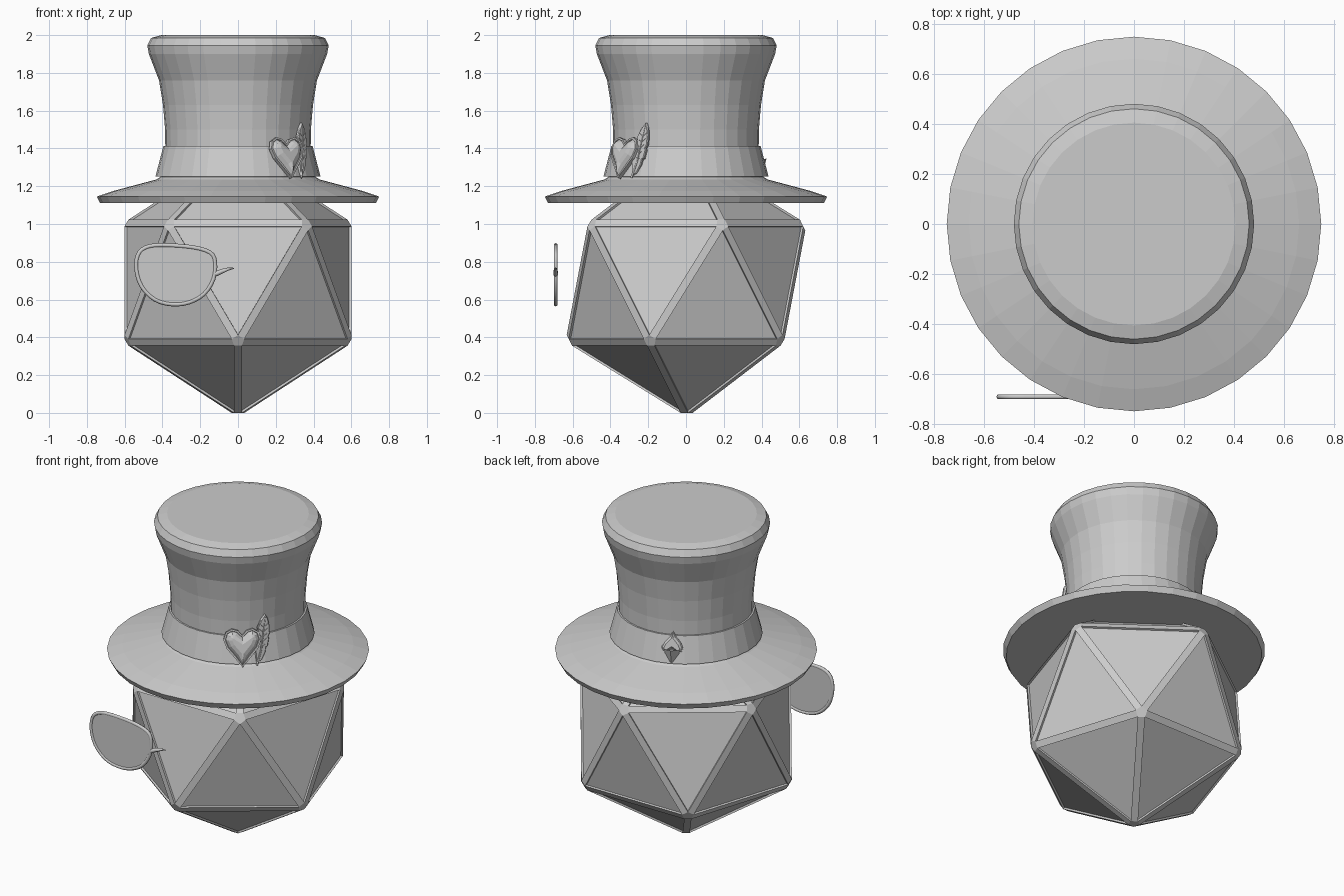
import bpy, bmesh, math
from mathutils import Matrix, Vector

cube = bpy.data.objects.get("Cube")
if cube:
    bpy.data.objects.remove(cube, do_unlink=True)

grey = bpy.data.materials.new("plain grey")
grey.use_nodes = True
grey.diffuse_color = (0.6, 0.6, 0.6, 1)
grey.node_tree.nodes["Principled BSDF"].inputs["Base Color"].default_value = (0.6, 0.6, 0.6, 1)


def add_object(name, bm, matrix=None):
    if matrix:
        bm.transform(matrix)
    bmesh.ops.recalc_face_normals(bm, faces=bm.faces)
    mesh = bpy.data.meshes.new(name)
    bm.to_mesh(mesh)
    bm.free()
    obj = bpy.data.objects.new(name, mesh)
    mesh.materials.append(grey)
    bpy.context.collection.objects.link(obj)
    return obj


def lathe(name, profile, closed=False, steps=32):
    bm = bmesh.new()
    verts = [bm.verts.new((r, 0, z)) for r, z in profile]
    pairs = list(zip(verts, verts[1:]))
    if closed:
        pairs.append((verts[-1], verts[0]))
    edges = [bm.edges.new(p) for p in pairs]
    bmesh.ops.spin(bm, geom=verts + edges, axis=(0, 0, 1), cent=(0, 0, 0),
                   angle=math.tau, steps=steps)
    bmesh.ops.remove_doubles(bm, verts=bm.verts, dist=0.0005)
    return add_object(name, bm)


def on_hat(degrees, radius, z, lean=0.0, roll=0.0):
    """Frame on the hat: local x sideways, y up, z outward."""
    a = math.radians(degrees)
    out = Vector((math.cos(a), math.sin(a), 0))
    side = Vector((-out.y, out.x, 0))
    up = (Vector((0, 0, 1)) - out * lean).normalized()
    rot = Matrix((side, up, side.cross(up))).transposed().to_4x4()
    return Matrix.Translation(out * radius + Vector((0, 0, z))) @ rot @ Matrix.Rotation(roll, 4, 'Z')


def plate(name, outline, depth, matrix, insets=()):
    """Extruded outline; each inset is (width, rise) on the front face."""
    bm = bmesh.new()
    face = bm.faces.new([bm.verts.new((x, y, 0)) for x, y in outline])
    face.normal_update()
    if face.normal.z < 0:
        face.normal_flip()
    back = face.copy()
    back.normal_flip()
    ring = bmesh.ops.extrude_face_region(bm, geom=[face])["geom"]
    front = next(g for g in ring if isinstance(g, bmesh.types.BMFace))
    bmesh.ops.translate(bm, vec=(0, 0, depth), verts=front.verts)
    for width, rise in insets:
        bmesh.ops.inset_individual(bm, faces=[front], thickness=width, depth=rise)
    return add_object(name, bm, matrix)


def tube(name, points, radii, cyclic, matrix):
    curve = bpy.data.curves.new(name, 'CURVE')
    curve.dimensions = '3D'
    curve.bevel_depth = 1
    curve.bevel_resolution = 1
    curve.use_fill_caps = True
    spline = curve.splines.new('POLY')
    spline.points.add(len(points) - 1)
    for p, (x, y), r in zip(spline.points, points, radii):
        p.co = (x, y, 0, 1)
        p.radius = r
    spline.use_cyclic_u = cyclic
    curve.materials.append(grey)
    obj = bpy.data.objects.new(name, curve)
    obj.matrix_world = matrix
    bpy.context.collection.objects.link(obj)


def smooth_loop(points, cuts=3):
    """Closed Catmull-Rom outline."""
    result, n = [], len(points)
    for i in range(n):
        a, b, c, d = (Vector(points[(i + k) % n]) for k in (-1, 0, 1, 2))
        for j in range(cuts):
            t = j / cuts
            result.append(tuple(0.5 * (2 * b + (c - a) * t + (2 * a - 5 * b + 4 * c - d) * t * t
                                       + (3 * b - a - 3 * c + d) * t ** 3)))
    return result


# Head: twenty-sided solid with bevelled ridges and sunken panels
bm = bmesh.new()
ring_r, ring_z = 0.64, 0.32
low = [bm.verts.new((ring_r * math.cos(a), ring_r * math.sin(a), -ring_z))
       for a in (math.radians(-90 + 72 * k) for k in range(5))]
high = [bm.verts.new((ring_r * math.cos(a), ring_r * math.sin(a), ring_z))
        for a in (math.radians(-54 + 72 * k) for k in range(5))]
bottom, top = bm.verts.new((0, 0, -0.716)), bm.verts.new((0, 0, 0.716))
for k in range(5):
    n = (k + 1) % 5
    for tri in ((bottom, low[n], low[k]), (low[k], low[n], high[k]),
                (high[k], low[n], high[n]), (top, high[k], high[n])):
        bm.faces.new(tri)
bmesh.ops.recalc_face_normals(bm, faces=bm.faces)
bmesh.ops.bevel(bm, geom=bm.edges[:], offset=0.022, segments=1, affect='EDGES', profile=0.5)
panels = [f for f in bm.faces if f.calc_area() > 0.1]
bmesh.ops.inset_individual(bm, faces=panels, thickness=0.004, depth=-0.012)
lowest = min(v.co.z for v in bm.verts)
add_object("head", bm, Matrix.Translation((0, 0, -lowest)))

# Top hat
lathe("hat", [(0, 1.11), (0.73, 1.11), (0.748, 1.145), (0.66, 1.175), (0.435, 1.235),
              (0.41, 1.25), (0.385, 1.41), (0.386, 1.5), (0.397, 1.63), (0.418, 1.76),
              (0.472, 1.9), (0.48, 1.945), (0.46, 1.985), (0.405, 2.0), (0, 2.0)])
lathe("hat_band", [(0.40, 1.252), (0.437, 1.252), (0.395, 1.412), (0.375, 1.412)], closed=True)

# Heart ornament
half = [(0, 0.07), (0.025, 0.098), (0.06, 0.108), (0.095, 0.088), (0.108, 0.045),
        (0.09, -0.005), (0.045, -0.06), (0, -0.115)]
heart = half + [(-x, y) for x, y in reversed(half[1:-1])]
plate("heart", heart, 0.022, on_hat(-51.6, 0.412, 1.35, lean=0.26),
      [(0.010, 0.0), (0.003, -0.004), (0.016, 0.018), (0.02, 0.008)])

# Feather with ragged edge, rib and barbs
feather = [(-0.03, -0.14), (0.0, -0.125), (0.025, -0.08), (0.03, -0.05), (0.04, -0.045),
           (0.05, 0.0), (0.046, 0.01), (0.056, 0.03), (0.056, 0.08), (0.048, 0.12), (0.034, 0.145),
           (0.008, 0.115), (-0.016, 0.07), (-0.014, 0.055), (-0.03, 0.03), (-0.036, -0.01),
           (-0.028, -0.02), (-0.036, -0.06)]
place = on_hat(-37, 0.405, 1.39, lean=0.14)
plate("feather", feather, 0.012, place, [(0.004, 0.005)])
front = place @ Matrix.Translation((0, 0, 0.017))
tube("feather_rib", [(-0.03, -0.15), (0.0, -0.06), (0.015, 0.03), (0.034, 0.13)],
     [0.006, 0.005, 0.004, 0.002], False, front)
for i in range(5):
    y = -0.05 + 0.03 * i
    x = 0.002 + 0.16 * (y + 0.06)
    for s in (-1, 1):
        tube("feather_barb", [(x, y), (x + s * 0.025, y + 0.022)], [0.0025, 0.001], False, front)

# Spade ornament
half = [(0, 0.085), (0.02, 0.055), (0.05, 0.02), (0.063, -0.01), (0.055, -0.035),
        (0.03, -0.042), (0, -0.02)]
spade = half + [(-x, y) for x, y in reversed(half[1:-1])]
plate("spade", spade, 0.015, on_hat(114, 0.398, 1.35, lean=0.26),
      [(0.006, 0.0), (0.012, 0.012)])
bm = bmesh.new()
bmesh.ops.create_cone(bm, cap_ends=True, segments=4, radius1=0.055, radius2=0.006, depth=0.075)
bm.transform(Matrix.Rotation(math.pi / 2, 4, 'X') @ Matrix.Rotation(math.pi, 4, 'Y')
             @ Matrix.Rotation(math.pi, 4, 'X'))
add_object("spade_stem", bm, on_hat(114, 0.425, 1.295, lean=0.3))

# Eyeglass: lens, rim and side arm
rim = smooth_loop([(-0.49, 0.875), (-0.41, 0.888), (-0.25, 0.878), (-0.15, 0.85), (-0.122, 0.80),
                   (-0.13, 0.71), (-0.18, 0.63), (-0.26, 0.585), (-0.35, 0.575), (-0.44, 0.60),
                   (-0.51, 0.67), (-0.538, 0.76), (-0.53, 0.835)])
upright = Matrix.Translation((0, -0.69, 0)) @ Matrix.Rotation(math.pi / 2, 4, 'X')
plate("lens", rim, 0.008, upright @ Matrix.Translation((0, 0, -0.004)))
tube("lens_rim", rim, [0.011] * len(rim), True, upright)
tube("lens_arm", [(-0.12, 0.735), (-0.085, 0.75), (-0.05, 0.762), (-0.02, 0.766)],
     [0.014, 0.012, 0.008, 0.002], False, upright)
